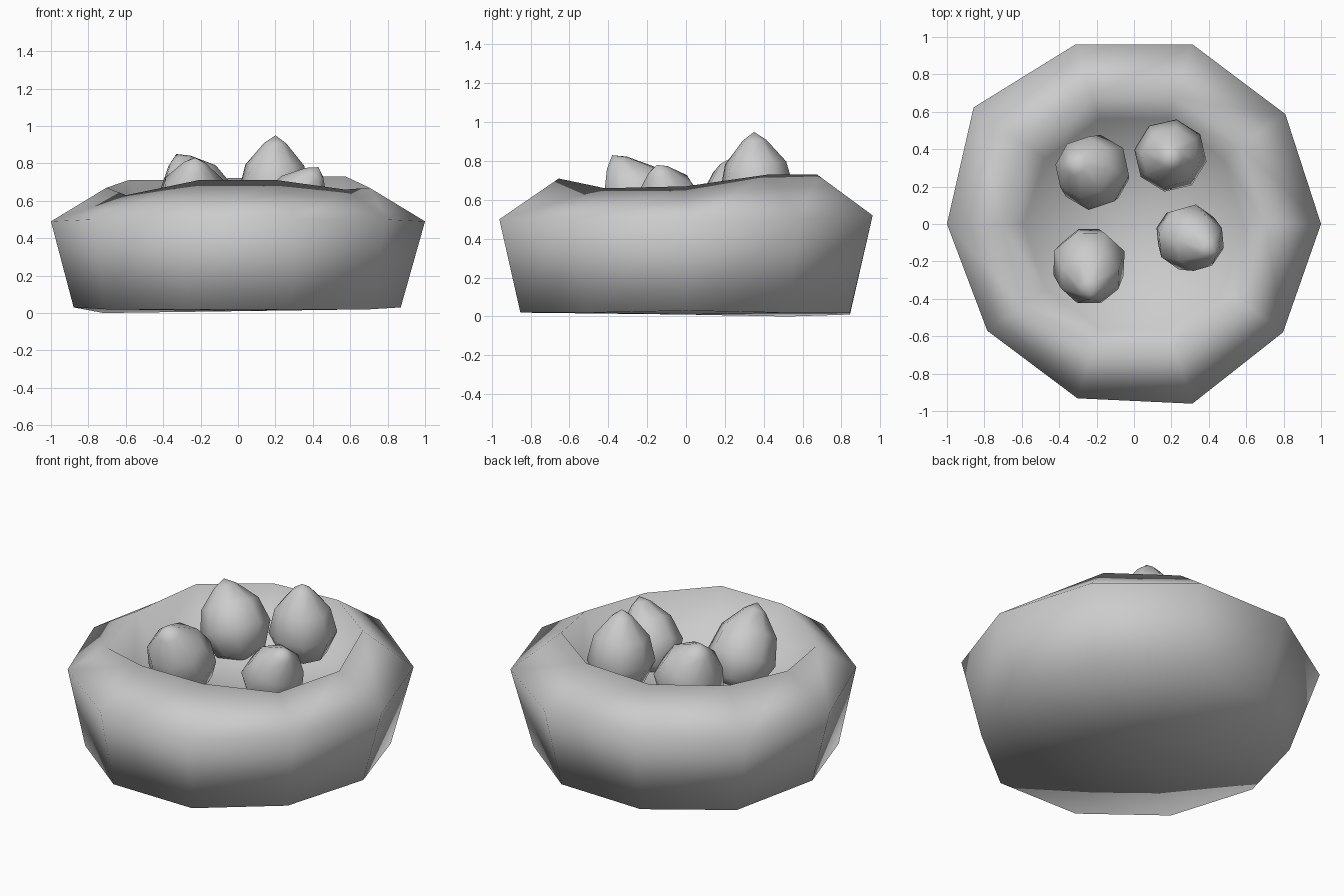
import bpy, bmesh, math
from mathutils import Vector, Matrix

cube = bpy.data.objects.get("Cube")
if cube:
    bpy.data.objects.remove(cube, do_unlink=True)

grey = bpy.data.materials.new("plain_grey")
grey.use_nodes = True
grey.diffuse_color = (0.6, 0.6, 0.6, 1)
bsdf = next(n for n in grey.node_tree.nodes if n.type == 'BSDF_PRINCIPLED')
bsdf.inputs["Base Color"].default_value = grey.diffuse_color


def ring(bm, sides, radius, height, turn=0.0, scale=None, lift=None):
    """Loop of vertices; scale and lift vary it per corner."""
    verts = []
    for k in range(sides):
        a = turn + math.tau * k / sides
        r = radius * (scale[k] if scale else 1)
        z = height + (lift[k] if lift else 0)
        verts.append(bm.verts.new((r * math.cos(a), r * math.sin(a), z)))
    return verts


def skin(bm, rings, low, high):
    """Join the rings with quads and close both ends with fans."""
    n = len(rings[0])
    for a, b in zip(rings, rings[1:]):
        for k in range(n):
            j = (k + 1) % n
            bm.faces.new((a[k], a[j], b[j], b[k]))
    first, last = bm.verts.new(low), bm.verts.new(high)
    for k in range(n):
        j = (k + 1) % n
        bm.faces.new((first, rings[0][j], rings[0][k]))
        bm.faces.new((last, rings[-1][k], rings[-1][j]))


def finish(bm, name):
    bmesh.ops.recalc_face_normals(bm, faces=bm.faces)
    for f in bm.faces:
        f.smooth = True
    mesh = bpy.data.meshes.new(name)
    bm.to_mesh(mesh)
    bm.free()
    mesh.materials.append(grey)
    obj = bpy.data.objects.new(name, mesh)
    bpy.context.collection.objects.link(obj)
    return obj


# Nest: ten-sided bowl with an uneven rim and a slightly warped base
bm = bmesh.new()
base_spread = [1, 1, 1.02, 1.02, 1.02, 1.01, 1, 1.02, 1.03, 1]
base_lift = [0.01, 0, 0, -0.01, -0.02, 0.01, 0, 0, 0, 0]
spread = [1, 1, 1.01, 1.01, 1.06, 1, 0.97, 0.98, 1.01, 0.985]
side_lift = [-0.01, 0, 0.02, 0.02, 0, -0.01, 0, 0, 0, 0]
rim_spread = [0.99, 1, 1, 1, 1.02, 0.99, 1.04, 0.97, 0.97, 1]
rim_lift = [-0.03, 0.03, 0.03, 0.015, 0.01, -0.03, -0.07, 0.01, 0.01, -0.04]
skin(bm, [
    ring(bm, 10, 0.87, 0.02, scale=base_spread, lift=base_lift),
    ring(bm, 10, 1.0, 0.50, scale=spread, lift=side_lift),
    ring(bm, 10, 0.71, 0.70, scale=rim_spread, lift=rim_lift),
    ring(bm, 10, 0.59, 0.45),
], (0, 0, 0.01), (0, 0, 0.42))
finish(bm, "nest")

# Eggs: eight-sided, blunt below and pointed above, each leaning to its tip
egg_profile = [(0.13, -0.15), (0.19, -0.02), (0.155, 0.45), (0.06, 0.85)]


def egg(name, centre, tip, size):
    centre, tip = Vector(centre), Vector(tip)
    axis = tip - centre
    length = axis.length
    bm = bmesh.new()
    rings = [ring(bm, 8, r * size, h * length if h > 0 else h * size, turn=0.3)
             for r, h in egg_profile]
    skin(bm, rings, (0, 0, -0.2 * size), (0, 0, length))
    obj = finish(bm, name)
    turn = axis.to_track_quat('Z', 'Y').to_matrix().to_4x4()
    obj.matrix_world = Matrix.Translation(centre) @ turn


egg("egg_back_right", (-0.22, 0.28, 0.61), (-0.33, 0.33, 0.85), 1.08)
egg("egg_back_left", (0.195, 0.365, 0.66), (0.20, 0.35, 0.95), 1.03)
egg("egg_front_right", (-0.24, -0.22, 0.57), (-0.23, -0.38, 0.83), 1.07)
egg("egg_front_left", (0.295, -0.075, 0.55), (0.43, -0.15, 0.78), 0.96)
